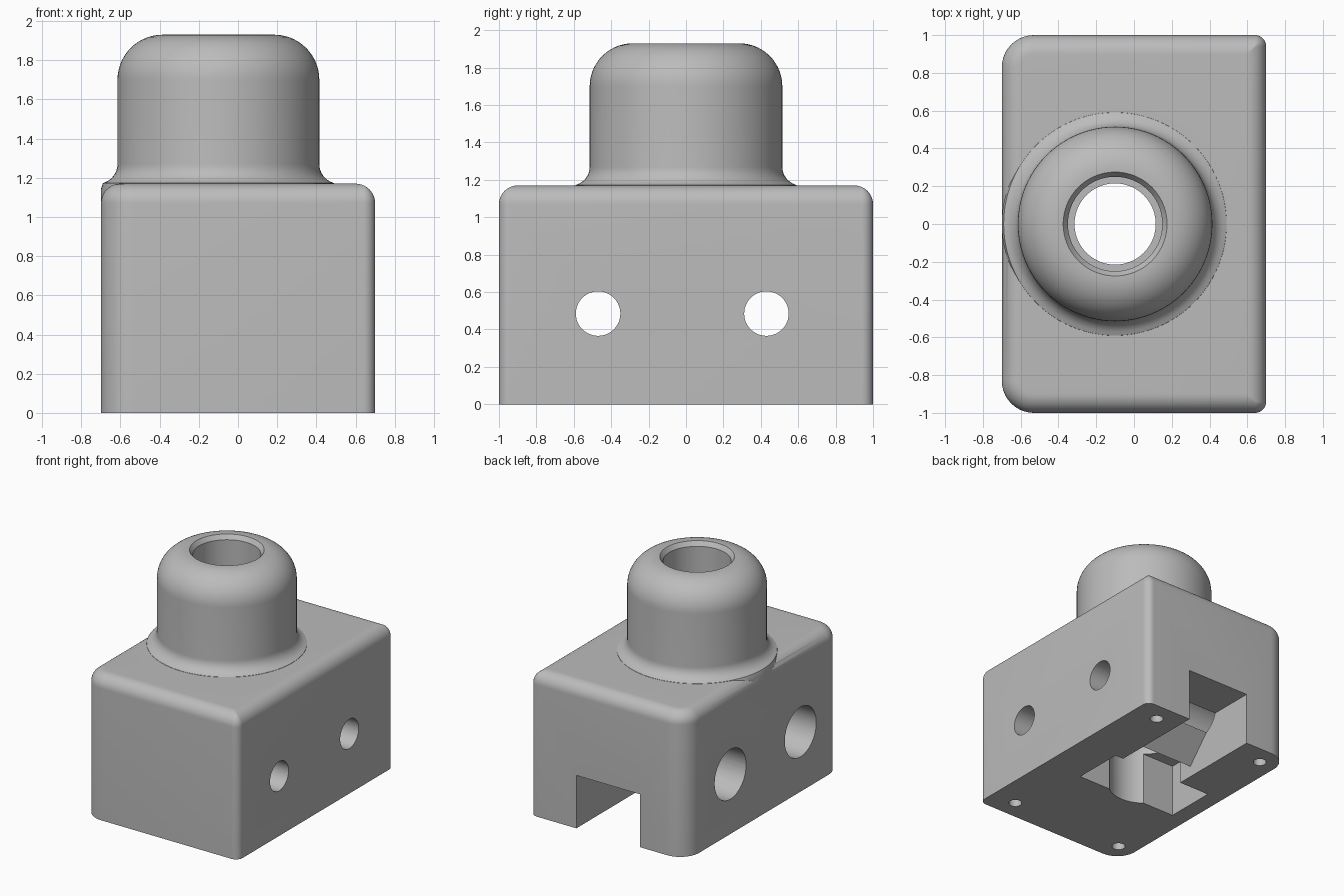
import bpy
import bmesh
from math import sin, cos, pi, radians
from mathutils import Matrix, Vector

if "Cube" in bpy.data.objects:
    bpy.data.objects.remove(bpy.data.objects["Cube"], do_unlink=True)

grey = bpy.data.materials.new("plain grey")
grey.use_nodes = True
grey.diffuse_color = (0.5, 0.5, 0.5, 1)
grey.node_tree.nodes["Principled BSDF"].inputs["Base Color"].default_value = (0.5, 0.5, 0.5, 1)

AXIS_X = -0.1                      # tower and bore centre
HOLE_Z = 0.485                     # cross bolt height


def finish(bm, name):
    bmesh.ops.recalc_face_normals(bm, faces=bm.faces)
    mesh = bpy.data.meshes.new(name)
    bm.to_mesh(mesh)
    bm.free()
    obj = bpy.data.objects.new(name, mesh)
    mesh.materials.append(grey)
    bpy.context.collection.objects.link(obj)
    return obj


def loft(rings, name):
    """Solid skin through closed rings of equal length."""
    bm = bmesh.new()
    loops = [[bm.verts.new(p) for p in ring] for ring in rings]
    n = len(loops[0])
    for a, b in zip(loops, loops[1:]):
        for i in range(n):
            j = (i + 1) % n
            bm.faces.new((a[i], a[j], b[j], b[i]))
    bm.faces.new(loops[0])
    bm.faces.new(loops[-1])
    return finish(bm, name)


def lathe(profile, name, sides=96):
    """Solid of revolution about the tower axis from (radius, z) points."""
    return loft([[(AXIS_X + r * cos(2 * pi * i / sides), r * sin(2 * pi * i / sides), z)
                  for i in range(sides)] for r, z in profile], name)


def rod(start, end, radius, name, sides=48):
    a, b = Vector(start), Vector(end)
    turn = (b - a).to_track_quat('Z', 'Y').to_matrix().to_4x4()
    bm = bmesh.new()
    bmesh.ops.create_cone(bm, cap_ends=True, segments=sides, radius1=radius, radius2=radius,
                          depth=(b - a).length, matrix=Matrix.Translation((a + b) / 2) @ turn)
    return finish(bm, name)


def box(low, high, name):
    return loft([[(low[0], low[1], z), (high[0], low[1], z),
                  (high[0], high[1], z), (low[0], high[1], z)] for z in (low[2], high[2])], name)


def combine(body, tool, operation):
    mod = body.modifiers.new(operation.lower(), 'BOOLEAN')
    mod.operation, mod.object, mod.solver = operation, tool, 'EXACT'
    bpy.context.view_layer.objects.active = body
    bpy.ops.object.modifier_apply(modifier=mod.name)
    bpy.data.objects.remove(tool, do_unlink=True)


def outline(inset, z, steps=10):
    """Rounded rectangle, wider corners on the -x side."""
    ring = []
    for k, (sx, sy, r) in enumerate([(1, 1, 0.06), (-1, 1, 0.17), (-1, -1, 0.17), (1, -1, 0.06)]):
        r = max(r - inset, 0.004)
        cx, cy = sx * (0.7 - inset - r), sy * (1 - inset - r)
        for i in range(steps + 1):
            a = pi / 2 * (k + i / steps)
            ring.append((cx + r * cos(a), cy + r * sin(a), z))
    return ring


# Block with rounded top edge
EDGE = 0.1
rings = [outline(0, 0)]
for i in range(11):
    a = pi / 2 * i / 10
    rings.append(outline(EDGE * (1 - cos(a)), 1.17 - EDGE + EDGE * sin(a)))
body = loft(rings, "block_with_tower")

# Domed tower with a flared foot
profile = [(0.6, 1.05), (0.6, 1.14), (0.59, 1.172)]
for i in range(2, 11):
    a = pi / 2 * i / 10
    profile.append((0.615 - 0.1 * sin(a), 1.27 - 0.1 * cos(a)))
for i in range(15):
    a = pi / 2 * i / 14
    profile.append((0.285 + 0.23 * cos(a), 1.7 + 0.23 * sin(a)))
combine(body, lathe(profile, "tower"), 'UNION')

# Slot open to the back, and wide pocket under the bore
combine(body, box((-0.285, 0, -0.1), (0.285, 1.1, 0.43), "slot"), 'DIFFERENCE')
combine(body, box((-0.56, -0.21, -0.1), (0.36, 0.21, 0.432), "pocket"), 'DIFFERENCE')

# Sloping wedge inside the slot
wedge_side = [(0.57, 0.45), (0.57, 0.36), (0.33, 0.09), (0.24, 0.2), (0.24, 0.45)]
wedge = loft([[(x, y, z) for y, z in wedge_side] for x in (-0.295, 0.295)], "wedge")
combine(body, wedge, 'UNION')

# Stepped bore with a chamfered mouth
bore = [(0.27, -0.1), (0.27, 0.6), (0.215, 0.6), (0.215, 0.85),
        (0.25, 0.85), (0.25, 1.895), (0.275, 1.93), (0.275, 2.0)]
combine(body, lathe(bore, "bore"), 'DIFFERENCE')

# Cross bolt holes, counterbored from the -x side
for y in (-0.47, 0.43):
    combine(body, rod((-1, y, HOLE_Z), (1, y, HOLE_Z), 0.119, "bolt_hole"), 'DIFFERENCE')
    combine(body, rod((-1, y, HOLE_Z), (0.3, y, HOLE_Z), 0.202, "counterbore"), 'DIFFERENCE')

# Screw holes in the underside
for x in (-0.55, 0.48):
    for y in (-0.84, 0.84):
        combine(body, rod((x, y, -0.1), (x, y, 0.4), 0.05, "screw_hole", 24), 'DIFFERENCE')

bpy.ops.object.select_all(action='DESELECT')
body.select_set(True)
bpy.context.view_layer.objects.active = body
bpy.ops.object.shade_smooth_by_angle(angle=radians(30))
